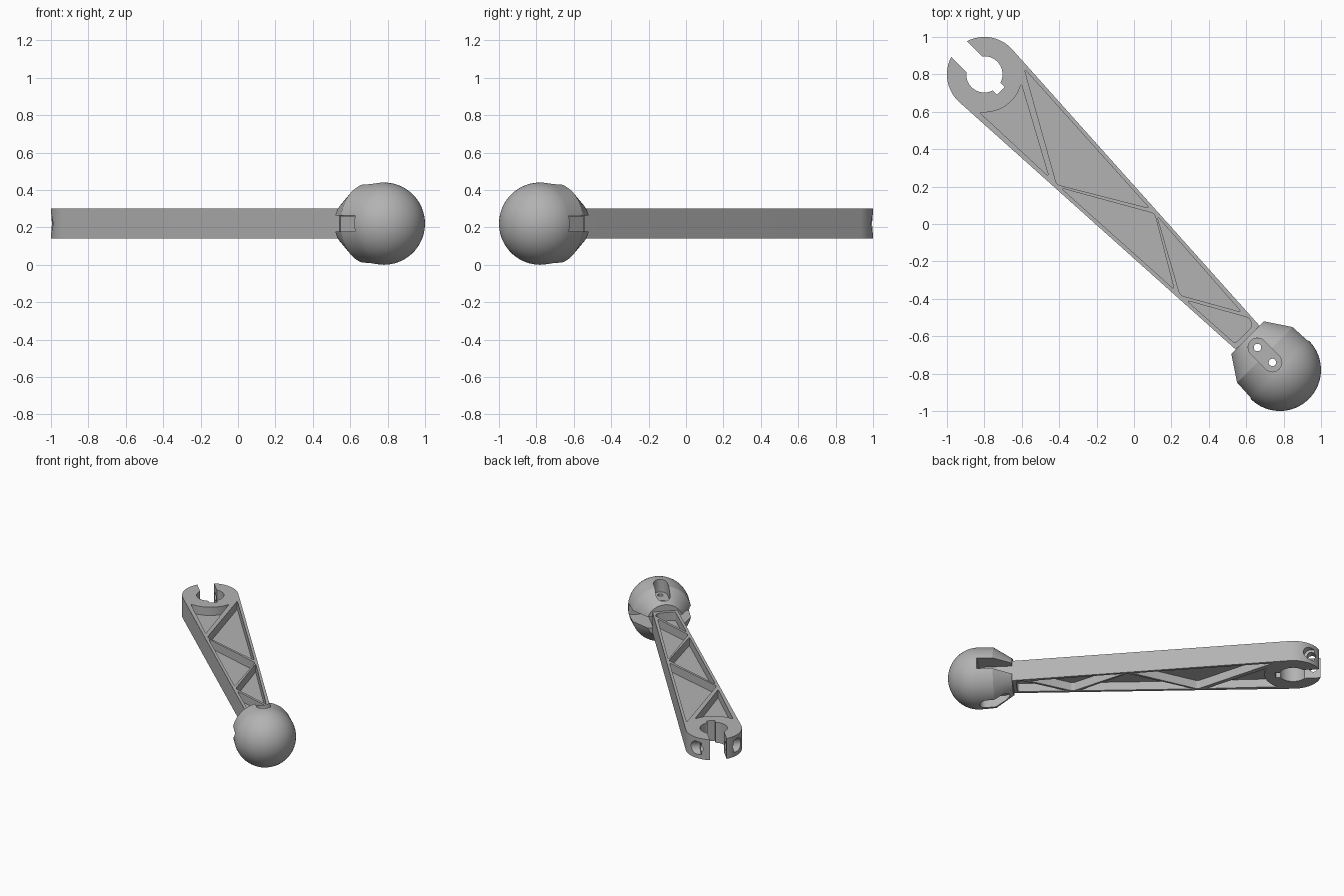
import bpy, bmesh
from math import sin, cos, pi, radians
from mathutils import Matrix, Vector

cube = bpy.data.objects.get("Cube")
if cube:
    bpy.data.objects.remove(cube, do_unlink=True)

# Local frame: x runs from the clamp ring to the ball, z = 0 is the mid plane
PLACE = Matrix.Translation((-0.8, 0.8, 0.22)) @ Matrix.Rotation(radians(-45), 4, 'Z')
HALF = 0.08          # half thickness of the arm
RING = 0.2           # outer radius of the clamp ring
END = 1.99           # where the arm meets the ball
BALL = 2.234         # ball centre
BALL_R = 0.22

grey = bpy.data.materials.new("plain grey")
grey.use_nodes = True
grey.diffuse_color = (0.45, 0.45, 0.45, 1)
grey.node_tree.nodes["Principled BSDF"].inputs["Base Color"].default_value = grey.diffuse_color


def make(name, bm):
    bmesh.ops.recalc_face_normals(bm, faces=bm.faces)
    mesh = bpy.data.meshes.new(name)
    bm.to_mesh(mesh)
    bm.free()
    obj = bpy.data.objects.new(name, mesh)
    bpy.context.collection.objects.link(obj)
    return obj


def prism(name, points, z0, z1):
    bm = bmesh.new()
    face = bm.faces.new([bm.verts.new((p[0], p[1], z0)) for p in points])
    ext = bmesh.ops.extrude_face_region(bm, geom=[face])
    verts = [g for g in ext["geom"] if isinstance(g, bmesh.types.BMVert)]
    bmesh.ops.translate(bm, verts=verts, vec=(0, 0, z1 - z0))
    return make(name, bm)


def box(name, x0, x1, half_y, z0, z1):
    return prism(name, [(x0, -half_y), (x1, -half_y), (x1, half_y), (x0, half_y)], z0, z1)


def arc(cx, r, a0, a1, n):
    angles = [radians(a0 + (a1 - a0) * i / n) for i in range(n + 1)]
    return [(cx + r * cos(a), r * sin(a)) for a in angles]


def disc(x, r, z0, z1, n=32):
    return prism("cutter", arc(x, r, 0, 360, n)[:-1], z0, z1)


def rounded(points, size=0.018):
    """Round each sharp corner of a polygon with a short quadratic curve."""
    out = []
    for i, p in enumerate(points):
        p = Vector(p)
        a, b = Vector(points[i - 1]) - p, Vector(points[(i + 1) % len(points)]) - p
        if a.angle(b) > radians(150):
            out.append(p)
            continue
        a, b = p + a.normalized() * size, p + b.normalized() * size
        for t in (0, 0.25, 0.5, 0.75, 1):
            out.append(a * (1 - t) ** 2 + p * 2 * t * (1 - t) + b * t ** 2)
    return out


def combine(obj, other, operation='DIFFERENCE'):
    mod = obj.modifiers.new("cut", 'BOOLEAN')
    mod.operation, mod.solver, mod.object = operation, 'EXACT', other
    graph = bpy.context.evaluated_depsgraph_get()
    mesh = bpy.data.meshes.new_from_object(obj.evaluated_get(graph))
    obj.modifiers.remove(mod)
    obj.data = mesh
    bpy.data.objects.remove(other, do_unlink=True)


def finish(obj):
    obj.data.transform(PLACE)
    obj.data.materials.clear()
    obj.data.materials.append(grey)
    bpy.ops.object.select_all(action='DESELECT')
    obj.select_set(True)
    bpy.context.view_layer.objects.active = obj
    bpy.ops.object.shade_smooth_by_angle(angle=radians(25))


# Tapered arm with its round clamp end
outline = arc(0, RING, 87, 273, 48) + [(END, -0.09), (END, 0.09)]
arm = prism("truss_arm", outline, -HALF, HALF)

# Clamp bore, opening and key notch
combine(arm, disc(0, 0.097, -0.2, 0.2, 48))
combine(arm, box("cutter", -0.3, 0, 0.06, -0.2, 0.2))
combine(arm, box("cutter", 0, 0.125, 0.03, -0.2, 0.2))

# Clamp bolt hole with a counterbore on each prong
for r, z0, z1 in ((0.03, -0.3, 0.3), (0.05, 0.115, 0.3), (0.05, -0.3, -0.115)):
    bolt = disc(0, r, z0, z1)
    bolt.data.transform(Matrix.Translation((-0.14, 0, 0)) @ Matrix.Rotation(pi / 2, 4, 'X'))
    combine(arm, bolt)

# Truss pockets on both faces, leaving a thin web between them
pockets = [
    arc(0, 0.203, -53, 31, 14) + [(0.63, -0.143)],
    [(0.13, 0.172), (0.69, -0.143), (1.13, 0.118)],
    [(0.72, -0.14), (1.17, 0.117), (1.53, -0.095)],
    [(1.19, 0.117), (1.575, -0.095), (1.87, 0.073)],
    [(1.62, -0.09), (1.925, 0.082), (1.965, 0.06), (1.965, -0.07)],
]
for shape in pockets:
    for z0, z1 in ((0.015, 0.2), (-0.2, -0.015)):
        combine(arm, prism("cutter", rounded(shape), z0, z1))

# Tongue that enters the ball
combine(arm, box("tongue", 1.975, 2.22, 0.085, -0.041, 0.041), 'UNION')

# Ball with a coned neck, turned about the arm axis
profile = [(END, 0), (END, 0.13), (2.12, 0.214)]
profile += [(x, y) for x, y in arc(BALL, BALL_R, 90, 0, 20)[:-1]] + [(BALL + BALL_R, 0)]
bm = bmesh.new()
verts = [bm.verts.new((x, y, 0)) for x, y in profile]
edges = [bm.edges.new(pair) for pair in zip(verts, verts[1:])]
bmesh.ops.spin(bm, geom=verts + edges, cent=(0, 0, 0), axis=(1, 0, 0),
               angle=2 * pi, steps=64, use_merge=False)
bmesh.ops.remove_doubles(bm, verts=bm.verts, dist=0.0005)
ball = make("ball_end", bm)

# Slot for the tongue, and a long screw recess above and below
combine(ball, box("cutter", 1.9, 2.232, 0.4, -0.043, 0.043))
slot = arc(2.178, 0.05, -90, 90, 16) + arc(2.065, 0.05, 90, 270, 16)
for z0, z1 in ((0.12, 0.4), (-0.4, -0.12)):
    combine(ball, prism("cutter", slot, z0, z1))

# Screw holes through ball and tongue
for x in (2.065, 2.178):
    for part in (ball, arm):
        combine(part, disc(x, 0.02, -0.3, 0.3, 24))

for part in (arm, ball):
    finish(part)
